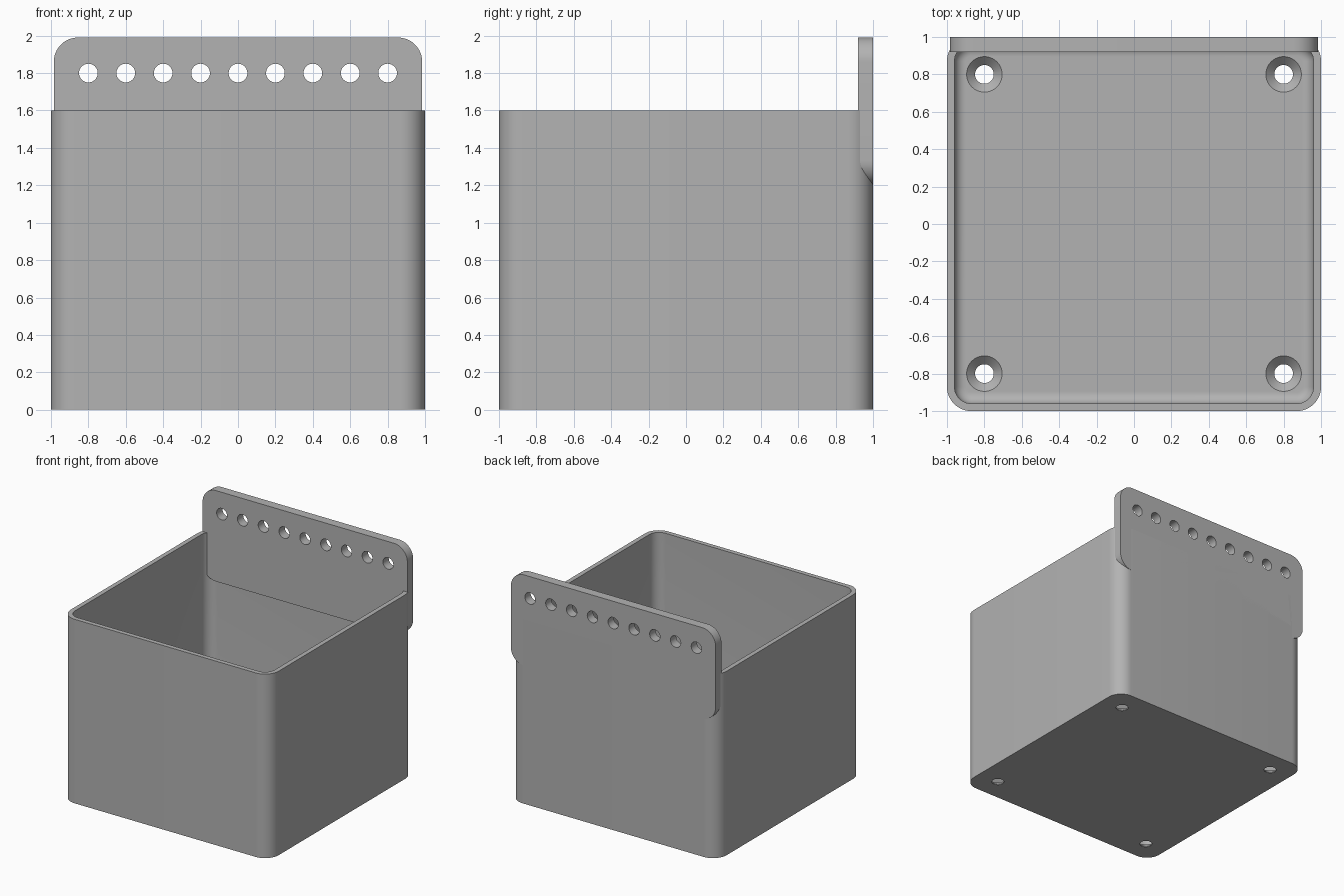
import bpy, bmesh
from math import sin, cos, pi, radians
from mathutils import Matrix

default = bpy.data.objects.get("Cube")
if default:
    bpy.data.objects.remove(default, do_unlink=True)

HEIGHT, WALL, FLOOR = 1.6, 0.04, 0.05
CORNER = 0.13
PLATE_W, PLATE_BOTTOM, PLATE_TOP, PLATE_FRONT = 0.985, 1.2, 1.99, 0.92
HOLE = 0.05

grey = bpy.data.materials.new("light grey")
grey.use_nodes = True
colour = (0.45, 0.45, 0.45, 1)
grey.diffuse_color = colour
grey.node_tree.nodes["Principled BSDF"].inputs["Base Color"].default_value = colour


def add_object(name, bm):
    bmesh.ops.recalc_face_normals(bm, faces=bm.faces)
    mesh = bpy.data.meshes.new(name)
    bm.to_mesh(mesh)
    bm.free()
    mesh.materials.append(grey)
    obj = bpy.data.objects.new(name, mesh)
    bpy.context.collection.objects.link(obj)
    return obj


def loft(bm, rings):
    """Skin a stack of matching point rings and cap both ends."""
    loops = [[bm.verts.new(p) for p in ring] for ring in rings]
    for a, b in zip(loops, loops[1:]):
        for i in range(len(a)):
            j = (i + 1) % len(a)
            bm.faces.new((a[i], a[j], b[j], b[i]))
    bm.faces.new(loops[0][::-1])
    bm.faces.new(loops[-1])


def rounded_ring(half_x, half_y, radius, z, steps=12):
    ring = []
    for k, (sx, sy) in enumerate([(1, 1), (-1, 1), (-1, -1), (1, -1)]):
        for i in range(steps + 1):
            a = (k + i / steps) * pi / 2
            ring.append((sx * (half_x - radius) + radius * cos(a),
                         sy * (half_y - radius) + radius * sin(a), z))
    return ring


def round_ring(x, y, radius, z, sides=40):
    return [(x + radius * cos(2 * pi * i / sides),
             y + radius * sin(2 * pi * i / sides), z) for i in range(sides)]


def cut(target, cutter):
    cutter.hide_render = True
    mod = target.modifiers.new("cut", 'BOOLEAN')
    mod.operation, mod.solver, mod.object = 'DIFFERENCE', 'EXACT', cutter
    bpy.context.view_layer.objects.active = target
    bpy.ops.object.modifier_apply(modifier=mod.name)
    bpy.data.objects.remove(cutter, do_unlink=True)


def smooth(obj):
    bpy.ops.object.select_all(action='DESELECT')
    obj.select_set(True)
    bpy.context.view_layer.objects.active = obj
    bpy.ops.object.shade_smooth_by_angle(angle=radians(30))


# Open bin with rounded vertical corners
bm = bmesh.new()
loft(bm, [rounded_ring(1, 1, CORNER, z) for z in (0, HEIGHT)])
box = add_object("bin", bm)

# Cavity, with a fillet where the walls meet the floor
bm = bmesh.new()
fillet, inner = 0.06, 1 - WALL
rings = []
for i in range(9):
    a = i / 8 * pi / 2
    inset = fillet * (1 - sin(a))
    rings.append(rounded_ring(inner - inset, inner - inset, CORNER - WALL - inset,
                              FLOOR + fillet * (1 - cos(a))))
rings.append(rounded_ring(inner, inner, CORNER - WALL, HEIGHT + 0.1))
loft(bm, rings)
cut(box, add_object("cavity_cutter", bm))

# Countersunk screw holes in the floor
bm = bmesh.new()
sink = 0.045
for x in (-0.8, 0.8):
    for y in (-0.8, 0.8):
        loft(bm, [round_ring(x, y, HOLE, -0.1),
                  round_ring(x, y, HOLE, FLOOR - sink),
                  round_ring(x, y, HOLE + sink, FLOOR),
                  round_ring(x, y, HOLE + sink, FLOOR + 0.05)])
cut(box, add_object("screw_cutter", bm))
smooth(box)

# Hanging plate with a row of holes, drawn flat and stood up at the back
stand = Matrix.Translation((0, 1, (PLATE_BOTTOM + PLATE_TOP) / 2)) @ Matrix.Rotation(pi / 2, 4, 'X')
bm = bmesh.new()
half_h = (PLATE_TOP - PLATE_BOTTOM) / 2
loft(bm, [rounded_ring(PLATE_W, half_h, CORNER, z) for z in (0, 1 - PLATE_FRONT)])
bm.transform(stand)
plate = add_object("hanging_plate", bm)

bm = bmesh.new()
row = 1.8 - (PLATE_BOTTOM + PLATE_TOP) / 2
for i in range(9):
    loft(bm, [round_ring(-0.8 + 0.2 * i, row, HOLE, z) for z in (-0.1, 0.2)])
bm.transform(stand)
cut(plate, add_object("peg_hole_cutter", bm))
smooth(plate)
